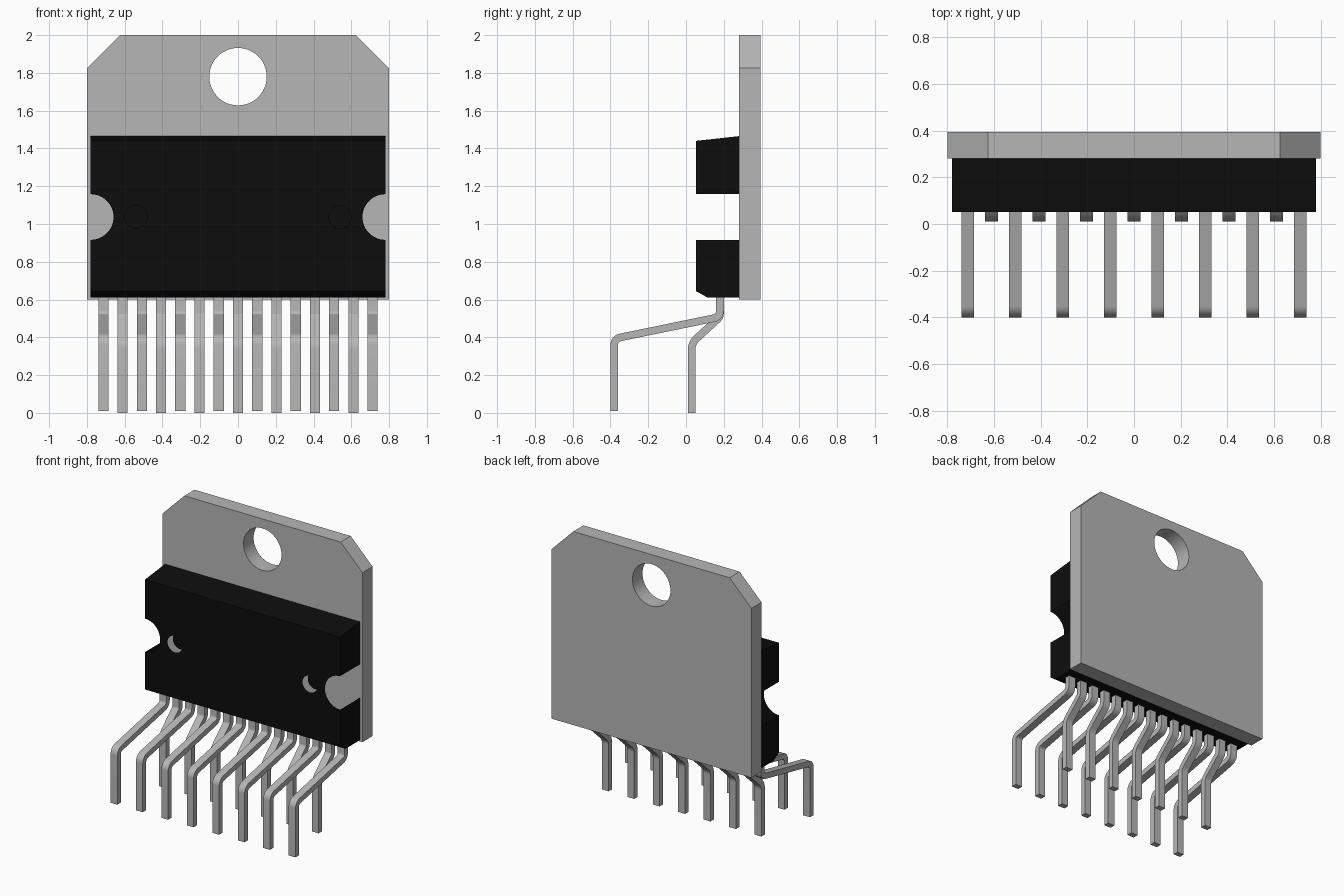
import bpy, bmesh, math
from mathutils import Vector

if "Cube" in bpy.data.objects:
    bpy.data.objects.remove(bpy.data.objects["Cube"], do_unlink=True)


def material(name, rgb, rough):
    m = bpy.data.materials.new(name)
    m.use_nodes = True
    m.diffuse_color = (*rgb, 1)
    bsdf = m.node_tree.nodes["Principled BSDF"]
    bsdf.inputs["Base Color"].default_value = (*rgb, 1)
    bsdf.inputs["Roughness"].default_value = rough
    return m


METAL = material("tinned metal", (0.47, 0.47, 0.47), 0.5)
BLACK = material("black plastic", (0.004, 0.004, 0.004), 0.6)


def finish(bm, name, mat, smooth=False):
    me = bpy.data.meshes.new(name)
    bm.to_mesh(me)
    bm.free()
    me.materials.append(mat)
    ob = bpy.data.objects.new(name, me)
    bpy.context.collection.objects.link(ob)
    if smooth:
        bpy.ops.object.select_all(action='DESELECT')
        ob.select_set(True)
        bpy.context.view_layer.objects.active = ob
        bpy.ops.object.shade_smooth_by_angle(angle=math.radians(30))
    return ob


def arc(cx, cz, r, a0, a1, n):
    """Points on an arc in the xz plane, angles in degrees."""
    return [(cx + r * math.cos(math.radians(a0 + (a1 - a0) * i / n)),
             cz + r * math.sin(math.radians(a0 + (a1 - a0) * i / n)))
            for i in range(n + 1)]


def circle(cx, cz, r, n=48):
    return arc(cx, cz, r, 0, 360, n)[:-1]


def fill(bm, loops, y):
    """Fill an outline with holes at depth y, facing the front."""
    edges = []
    for loop in loops:
        vs = [bm.verts.new((x, y, z)) for x, z in loop]
        edges += [bm.edges.new((vs[i - 1], vs[i])) for i in range(len(vs))]
    res = bmesh.ops.triangle_fill(bm, use_beauty=True, use_dissolve=False,
                                  edges=edges, normal=(0, -1, 0))
    faces = [g for g in res["geom"] if isinstance(g, bmesh.types.BMFace)]
    for f in faces:
        f.normal_update()
        if f.normal.y > 0:
            f.normal_flip()
    return faces


# Mounting tab with clipped corners and a screw hole
bm = bmesh.new()
outline = [(-0.80, 0.60), (0.80, 0.60), (0.80, 1.825), (0.625, 2.0),
           (-0.625, 2.0), (-0.80, 1.825)]
faces = fill(bm, [outline, circle(0, 1.78, 0.152)], 0.28)
ext = bmesh.ops.extrude_face_region(bm, geom=faces, use_keep_orig=True)
bmesh.ops.translate(bm, vec=(0, 0.115, 0),
                    verts=[g for g in ext["geom"] if isinstance(g, bmesh.types.BMVert)])
bmesh.ops.recalc_face_normals(bm, faces=bm.faces)
finish(bm, "mounting_tab", METAL, smooth=True)

# Moulded body: open shell with side notches and two round dimples
W, FRONT, BACK = 0.78, 0.052, 0.28
NZ, NR = 1.037, 0.121
bm = bmesh.new()
outline = ([(-W, 0.645), (W, 0.645)] + arc(W, NZ, NR, 270, 90, 24)
           + [(W, 1.44), (-W, 1.44)] + arc(-W, NZ, NR, 90, -90, 24))
dimples = [circle(s * 0.54, NZ, 0.06, 32) for s in (-1, 1)]
fill(bm, [outline] + dimples, FRONT)
for d in dimples:
    fill(bm, [d], FRONT + 0.06)


def face(pts, outward):
    f = bm.faces.new([bm.verts.new(p) for p in pts])
    f.normal_update()
    if f.normal.dot(Vector(outward)) < 0:
        f.normal_flip()


# Top slope, underside chamfer and underside
for (y0, z0), (y1, z1), out in (((FRONT, 1.44), (BACK, 1.465), (0, 0, 1)),
                                ((FRONT, 0.645), (0.115, 0.61), (0, -1, -1)),
                                ((0.115, 0.61), (BACK, 0.61), (0, 0, -1))):
    face([(-W, y0, z0), (W, y0, z0), (W, y1, z1), (-W, y1, z1)], out)
# End walls above and below each notch
upper = [(FRONT, NZ + NR), (BACK, NZ + NR), (BACK, 1.465), (FRONT, 1.44)]
lower = [(FRONT, NZ - NR), (FRONT, 0.645), (0.115, 0.61), (BACK, 0.61), (BACK, NZ - NR)]
for s in (-1, 1):
    for profile in (upper, lower):
        face([(s * W, y, z) for y, z in profile], (s, 0, 0))
bmesh.ops.remove_doubles(bm, verts=bm.verts, dist=0.0001)
finish(bm, "body", BLACK)


def rounded(path, radii, n=6):
    """Round the inner corners of a yz path."""
    pts = [Vector(p) for p in path]
    out = [pts[0]]
    for a, p, b, r in zip(pts, pts[1:], pts[2:], radii):
        u, v = (a - p).normalized(), (b - p).normalized()
        half = u.angle(v) / 2
        c = p + (u + v).normalized() * (r / math.sin(half))
        t = r / math.tan(half)
        s, e = p + u * t - c, p + v * t - c
        for i in range(n + 1):
            d = s.lerp(e, i / n).normalized() * r
            out.append(c + d)
    return out + [pts[-1]]


def lead(name, x, path, width=0.054, thick=0.04):
    """Bent flat strip swept along a yz path."""
    bm = bmesh.new()
    rings = []
    for i, p in enumerate(path):
        d0 = (p - path[max(i - 1, 0)]).normalized()
        d1 = (path[min(i + 1, len(path) - 1)] - p).normalized()
        d = (d0 + d1).normalized()
        k = thick / 2 / max((d1 if i == 0 else d0).dot(d), 0.5)
        n = Vector((-d.y, d.x)) * k
        rings.append([bm.verts.new((x + sx * width / 2, p.x + sn * n.x, p.y + sn * n.y))
                      for sx, sn in ((-1, -1), (1, -1), (1, 1), (-1, 1))])
    for a, b in zip(rings, rings[1:]):
        for j in range(4):
            bm.faces.new((a[j - 1], a[j], b[j], b[j - 1]))
    bm.faces.new(rings[0])
    bm.faces.new(rings[-1])
    bmesh.ops.recalc_face_normals(bm, faces=bm.faces)
    finish(bm, name, METAL, smooth=True)


# Fifteen leads alternating between the front and rear rows
front_path = rounded([(0.18, 0.63), (0.18, 0.508), (-0.38, 0.393), (-0.38, 0.01)],
                     (0.04, 0.04))
rear_path = rounded([(0.18, 0.63), (0.18, 0.508), (0.03, 0.37), (0.03, 0.0)],
                    (0.04, 0.08))
for i in range(15):
    x = (i - 7) * 0.1018
    if i % 2 == 0:
        lead(f"front_lead_{i + 1}", x, front_path)
    else:
        lead(f"rear_lead_{i + 1}", x, rear_path)
